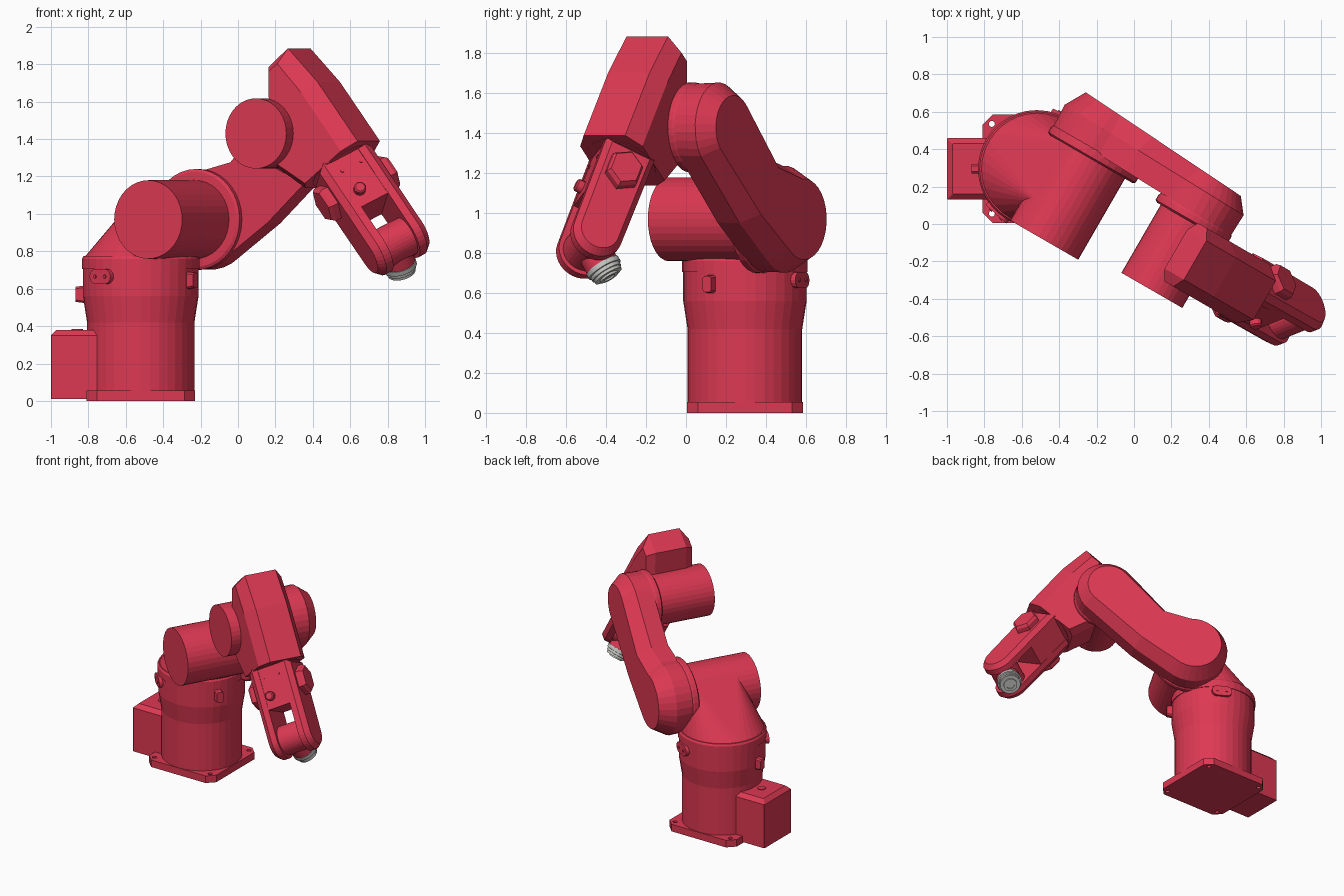
import bpy, bmesh, math
from mathutils import Vector, Matrix

if "Cube" in bpy.data.objects:
    bpy.data.objects.remove(bpy.data.objects["Cube"])


def material(name, rgb):
    m = bpy.data.materials.new(name)
    m.diffuse_color = (*rgb, 1)
    m.use_nodes = True
    m.node_tree.nodes["Principled BSDF"].inputs["Base Color"].default_value = m.diffuse_color
    return m


RED = material("red_paint", (0.72, 0.04, 0.085))
GREY = material("light_grey_metal", (0.55, 0.55, 0.53))

# Arm frame: U forward, V sideways, K up, centred on the base axis
YAW = math.radians(-30)
U = Vector((math.cos(YAW), math.sin(YAW), 0))
V = Vector((-math.sin(YAW), math.cos(YAW), 0))
K = Vector((0, 0, 1))
BASE = Vector((-0.52, 0.295, 0))


def P(u, v, z):
    return BASE + U * u + V * v + K * z


def frame(o, x, y):
    m = Matrix.Identity(4)
    for i, c in enumerate((x, y, x.cross(y), o)):
        m.col[i][:3] = c
    return m


def finish(name, bm, M, mat):
    bmesh.ops.recalc_face_normals(bm, faces=bm.faces)
    me = bpy.data.meshes.new(name)
    bm.to_mesh(me)
    bm.free()
    me.transform(M)
    me.materials.append(mat)
    ob = bpy.data.objects.new(name, me)
    bpy.context.collection.objects.link(ob)
    return ob


def loft(name, rings, M, mat=RED):
    """Bridge equal-length rings of points and cap both ends."""
    bm = bmesh.new()
    vs = [[bm.verts.new(p) for p in r] for r in rings]
    n = len(vs[0])
    for a, b in zip(vs, vs[1:]):
        for i in range(n):
            j = (i + 1) % n
            bm.faces.new((a[i], a[j], b[j], b[i]))
    bm.faces.new(vs[0])
    bm.faces.new(vs[-1])
    return finish(name, bm, M, mat)


def arc(cx, cy, r, a0, a1, n):
    return [(cx + r * math.cos(math.radians(a0 + (a1 - a0) * i / n)),
             cy + r * math.sin(math.radians(a0 + (a1 - a0) * i / n))) for i in range(n + 1)]


def lathe(name, prof, M, mat=RED, n=36):
    """Stack of circles from (radius, height) pairs along local z."""
    return loft(name, [[(x, y, z) for x, y in arc(0, 0, r, 0, 360, n)[:-1]] for r, z in prof], M, mat)


def chamfer_rect(hx, hy, c):
    return [(hx, hy - c), (hx - c, hy), (c - hx, hy), (-hx, hy - c),
            (-hx, c - hy), (c - hx, -hy), (hx - c, -hy), (hx, c - hy)]


def at(pts, z):
    return [(x, y, z) for x, y in pts]


B = Matrix.Translation(BASE)

# Base plate with four bolt holes
plate = loft("base_plate", [at(chamfer_rect(.29, .29, .055), z) for z in (0, .055)], B)
for i, (sx, sy) in enumerate(((1, 1), (1, -1), (-1, 1), (-1, -1))):
    cut = lathe(f"bolt_hole_cutter_{i}", [(.016, -.05), (.016, .1)],
                Matrix.Translation(BASE + Vector((.24 * sx, .24 * sy, 0))), n=12)
    cut.hide_render = True
    cut.hide_set(True)
    mod = plate.modifiers.new("hole", "BOOLEAN")
    mod.operation, mod.object, mod.solver = "DIFFERENCE", cut, "EXACT"

# Base column, turntable and rear connector box
lathe("base_column", [(.287, .01), (.287, .42), (.309, .56), (.309, .71)], B)
lathe("turntable", [(.314, .705), (.314, .76), (.305, .775)], B)
loft("rear_box", [at(chamfer_rect(.2 - i, .165 - i, .004), z)
                  for i, z in ((0, .01), (0, .35), (.03, .38))],
     Matrix.Translation((-.8, .295, 0)))
lathe("rear_socket", [(.03, .37), (.03, .385)], Matrix.Translation((-.86, .295, 0)), n=12)

# Small fittings around the column: oval covers and stop lugs
for i, ang in enumerate((228, 62)):
    r = Vector((math.cos(math.radians(ang)), math.sin(math.radians(ang)), 0))
    M = frame(BASE + r * .29 + K * .665, K.cross(r), K)
    oval = arc(.035, 0, .04, -90, 90, 8) + arc(-.035, 0, .04, 90, 270, 8)
    loft(f"oval_cover_{i}", [at(oval, 0), at(oval, .036)], M)
    for s in (-1, 1):
        lathe(f"oval_cover_screw_{i}_{s}", [(.01, .03), (.01, .042)],
              M @ Matrix.Translation((.035 * s, 0, 0)), n=8)
for i, (ang, z) in enumerate(((180, .57), (-33, .645))):
    r = Vector((math.cos(math.radians(ang)), math.sin(math.radians(ang)), 0))
    M = frame(BASE + r * .29 + K * z, K.cross(r), K)
    loft(f"stop_lug_{i}", [at(chamfer_rect(.025, .048, .01), 0),
                           at(chamfer_rect(.025, .04, .01), .06)], M)

# Shoulder housing: hull between turntable and the shoulder motor
SU, SZ, EU, EZ = .225, .97, .858, 1.43      # shoulder and elbow axes
bm = bmesh.new()
for x, y in arc(0, 0, .3, 0, 360, 36)[:-1]:
    bm.verts.new((x, y, .77))
for v in (-.15, .21):
    for x, z in arc(SU, SZ, .208, 0, 360, 36)[:-1]:
        bm.verts.new((x, v, z))
bmesh.ops.convex_hull(bm, input=bm.verts)
finish("shoulder_housing", bm, frame(BASE, U, V), RED)


def side_axis(u, z):
    """Frame whose local z runs along V."""
    return frame(P(u, 0, z), K, U)


lathe("shoulder_motor", [(.21, -.31), (.21, .215)], side_axis(SU, SZ))
lathe("shoulder_flange", [(.255, .19), (.27, .2), (.27, .235), (.26, .25)], side_axis(SU, SZ))
lathe("elbow_motor", [(.188, -.255), (.188, .2)], side_axis(EU, EZ))
lathe("elbow_flange", [(.21, .165), (.225, .175), (.225, .205), (.218, .22)], side_axis(EU, EZ))


# Upper arm link, bent profile with a chamfered outer face
def link_ring(inset, v0, slope):
    pts = arc(SU, SZ, .268 - inset, 85, 310, 20)
    pts.append((.66 - inset * .7, .95 + inset * .7))
    pts += arc(EU, EZ, .225 - inset, -40, 140, 16)
    pts.append((.42 + inset * .5, 1.28 - inset * .8))
    return [(u, z, -(v0 + slope * u)) for u, z in pts]


loft("upper_arm", [link_ring(.005, .24, -.03), link_ring(0, .37, -.03), link_ring(.065, .487, -.066)],
     frame(BASE, U, K))

# Forearm housing: d along the forearm, n towards its top side
A = math.radians(52)
d = U * math.cos(A) - K * math.sin(A)
n = U * math.sin(A) + K * math.cos(A)
outer = [(-.28, .22), (-.285, .375), (-.03, .408), (.37, .408), (.37, .0), (.06, -.11), (-.13, .12)]
inner = [(-.24, .23), (-.24, .30), (-.03, .32), (.37, .32), (.37, .04), (.06, -.08), (-.12, .14)]
loft("forearm_housing", [at(inner, -.18), at(outer, -.12), at(outer, .12), at(inner, .18)],
     frame(P(EU, 0, EZ), d, n))

# Wrist, rolled 45 degrees: b is its face, a the fork axis (local z is -a)
a = (V + n).normalized()
b = (n - V).normalized()
O = P(1.56, 0, .845)
W = frame(O, d, b)
lathe("wrist_collar", [(.18, -.57), (.18, -.52)], frame(O, a, b) @ Matrix.Identity(4)
      if a.cross(b).dot(d) > 0 else frame(O, b, a))
block = [(-.535, -.13), (-.22, -.13), (-.22, .13), (-.535, .13)]
loft("wrist_block", [at(block, -.1), at(block, .1)], W)


def fork_ring(i, z):
    return at(arc(0, 0, .13 - i, -90, 90, 16) + [(-.535 + i, .135 - i), (-.535 + i, i - .135)], z)


for s, side in ((1, "left"), (-1, "right")):
    loft(f"wrist_fork_{side}", [fork_ring(0, .085 * s), fork_ring(0, .13 * s),
                                fork_ring(.03, .165 * s)], W)
    hexa = [(x * 1.15 - .37, y) for x, y in arc(0, 0, .095, 0, 360, 6)[:-1]]
    tip = [(x * .85 - .37 * .15, y * .85) for x, y in hexa]
    loft(f"wrist_side_cap_{side}", [at(hexa, .15 * s), at(hexa, .2 * s), at(tip, .22 * s)], W)
lathe("wrist_knob", [(.033, 0), (.033, .16), (.025, .168)],
      frame(O - d * .31 - a * .04, a, d) if a.cross(d).dot(b) > 0
      else frame(O - d * .31 - a * .04, d, a), n=14)
for i, (x, z) in enumerate(((-.45, .06), (-.45, -.06))):
    lathe(f"wrist_screw_{i}", [(.01, 0), (.01, .006)],
          frame(O + d * x - a * z + b * .13, a, d) if a.cross(d).dot(b) > 0
          else frame(O + d * x - a * z + b * .13, d, a), n=8)

# Wrist pivot, neck and stepped tool flange
lathe("wrist_pivot", [(.108, -.086), (.108, .086)], W)
w = (d * .62 - b * .78).normalized()
T = frame(O, a, w.cross(a))
lathe("wrist_neck", [(.084, 0), (.088, .135)], T)
lathe("tool_flange", [(.092, .13), (.092, .155), (.083, .157), (.083, .175), (.076, .177),
                      (.076, .192), (.05, .192), (.05, .203), (.03, .203), (.03, .195)], T, GREY)
